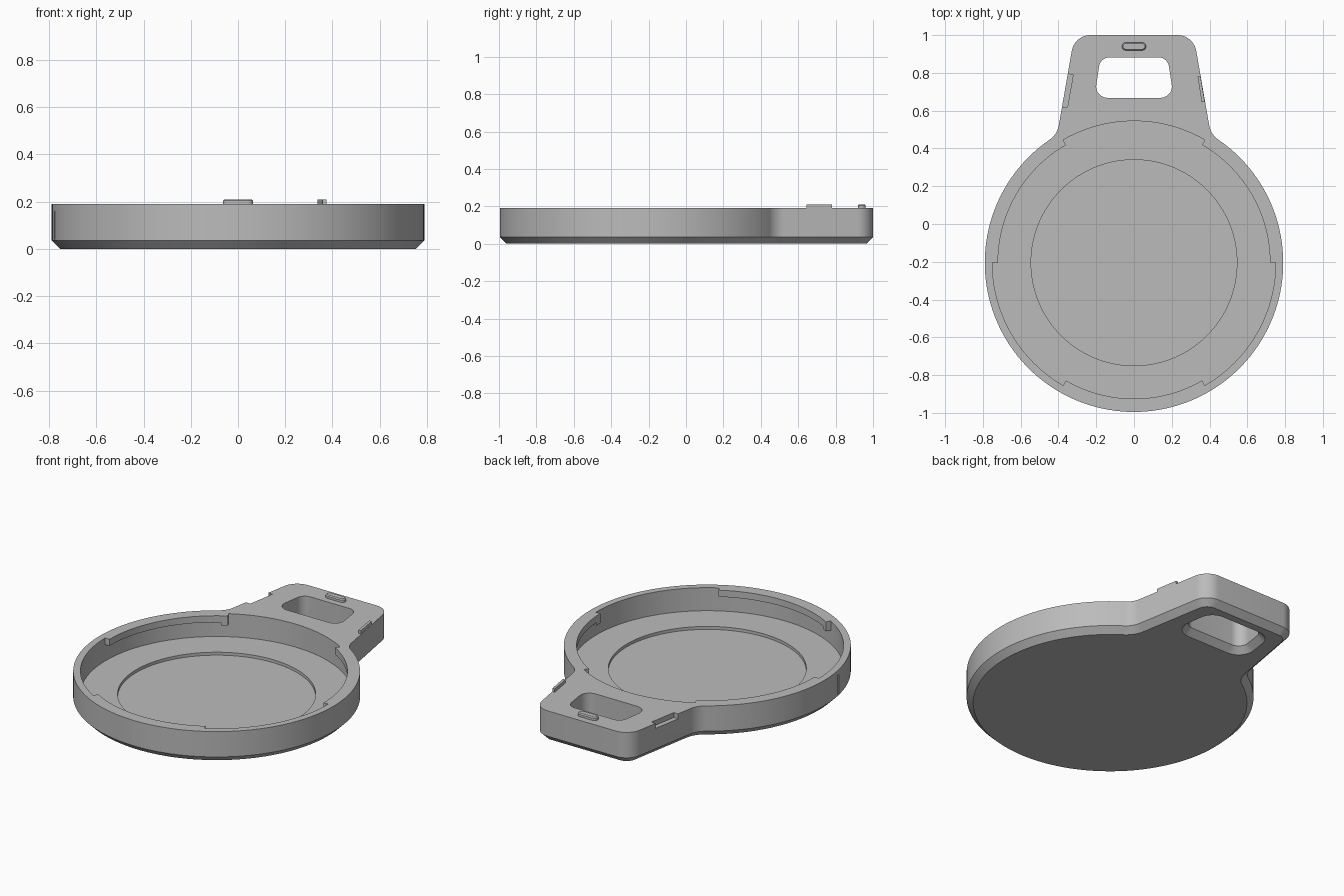
import bpy, bmesh, math
from mathutils import Vector

old = bpy.data.objects.get("Cube")
if old:
    bpy.data.objects.remove(old, do_unlink=True)

grey = bpy.data.materials.new("plain_grey")
grey.use_nodes = True
COLOR = (0.5, 0.5, 0.5, 1)
grey.diffuse_color = COLOR
grey.node_tree.nodes["Principled BSDF"].inputs["Base Color"].default_value = COLOR

CENTER = Vector((0, -0.205))
TOP = 0.19
CHAMFER = 0.036


def polar(radius, degrees):
    a = math.radians(degrees)
    return CENTER + radius * Vector((math.cos(a), math.sin(a)))


def arc(radius, start, end, steps):
    return [polar(radius, start + (end - start) * i / steps) for i in range(steps + 1)]


def circle(radius, steps=144):
    return arc(radius, 0, 360, steps)[:-1]


def fillet(before, corner, after, radius, steps=10):
    """Points of a round arc replacing one corner."""
    u, v = (before - corner).normalized(), (after - corner).normalized()
    half = u.angle(v) / 2
    mid = corner + (u + v).normalized() * radius / math.sin(half)
    reach = radius / math.tan(half)
    a, b = corner + u * reach - mid, corner + v * reach - mid
    turn = a.angle(b)
    return [mid + (a * math.sin(turn * (1 - i / steps)) + b * math.sin(turn * i / steps))
            / math.sin(turn) for i in range(steps + 1)]


def offset(points, amount):
    """Move a counter-clockwise outline outward along its normals."""
    result = []
    for i, p in enumerate(points):
        d1 = (p - points[i - 1]).normalized()
        d2 = (points[(i + 1) % len(points)] - p).normalized()
        n1, n2 = Vector((d1.y, -d1.x)), Vector((d2.y, -d2.x))
        n = (n1 + n2).normalized()
        result.append(p + n * amount / max(n.dot(n1), 0.5))
    return result


def loft(name, layers):
    """Closed solid through (outline, height) layers."""
    bm = bmesh.new()
    rings = [[bm.verts.new((p.x, p.y, z)) for p in pts] for pts, z in layers]
    for low, high in zip(rings, rings[1:]):
        for i in range(len(low)):
            j = (i + 1) % len(low)
            bm.faces.new((low[i], low[j], high[j], high[i]))
    bm.faces.new(rings[0][::-1])
    bm.faces.new(rings[-1])
    bmesh.ops.recalc_face_normals(bm, faces=bm.faces)
    mesh = bpy.data.meshes.new(name)
    bm.to_mesh(mesh)
    bm.free()
    mesh.materials.append(grey)
    obj = bpy.data.objects.new(name, mesh)
    bpy.context.collection.objects.link(obj)
    return obj


def activate(obj):
    bpy.ops.object.select_all(action='DESELECT')
    obj.select_set(True)
    bpy.context.view_layer.objects.active = obj


def cut(target, cutter):
    mod = target.modifiers.new("cut", 'BOOLEAN')
    mod.operation, mod.solver, mod.object = 'DIFFERENCE', 'EXACT', cutter
    activate(target)
    bpy.ops.object.modifier_apply(modifier=mod.name)
    bpy.data.objects.remove(cutter, do_unlink=True)


def sector(name, inner, outer, start, end, low, high):
    steps = max(2, int((end - start) / 2.5))
    pts = arc(outer, start, end, steps) + arc(inner, end, start, steps)
    return loft(name, [(pts, low), (pts, high)])


def mirror(points):
    return [Vector((-p.x, p.y)) for p in reversed(points)]


# Outline: round case flowing into a tapered hanging tab
neck, shoulder = Vector((0.407, 0.472)), Vector((0.315, 1.0))
right_side = fillet(polar(0.79, 55), neck, shoulder, 0.115)
right_side += fillet(neck, shoulder, Vector((0, 1)), 0.1)
outline = arc(0.79, 128, 412, 116) + right_side + mirror(right_side)
body = loft("case_body", [(offset(outline, -CHAMFER), 0), (outline, CHAMFER), (outline, TOP)])

# Round cavity, keeping three locking lips with end stops
cavity = loft("cavity_cutter", [(circle(0.75), 0.05), (circle(0.75), 0.25)])
for start in (0, 120, 240):
    cut(cavity, sector("lip", 0.72, 0.8, start, start + 60, 0.15, 0.3))
    cut(cavity, sector("lip_stop", 0.72, 0.8, start, start + 3, 0.132, 0.3))
cut(body, cavity)
cut(body, loft("recess_cutter", [(circle(0.545), 0.032), (circle(0.545), 0.1)]))

# Strap hole with a flared lower edge
low, high = Vector((0.21, 0.668)), Vector((0.178, 0.882))
half = fillet(Vector((0, low.y)), low, high, 0.06)
half += fillet(low, high, Vector((0, high.y)), 0.055)
hole = half + mirror(half)
cut(body, loft("strap_hole_cutter", [(offset(hole, CHAMFER + 0.01), -0.01),
                                     (hole, CHAMFER), (hole, 0.3)]))

# Notch in the tab's right edge and a fine mark on the rim
notch = [Vector(p) for p in ((-0.45, 0.62), (-0.352, 0.62), (-0.322, 0.79), (-0.45, 0.812))]
cut(body, loft("notch_cutter", [(notch, 0.16), (notch, 0.25)]))
cut(body, sector("mark_cutter", 0.784, 0.82, 190.6, 191.4, 0.04, 0.16))

# Raised catch along the tab's left edge
catch = [Vector(p) for p in ((0.358, 0.645), (0.375, 0.645), (0.352, 0.78), (0.337, 0.78))]
edge_catch = loft("edge_catch", [(catch, 0.17), (catch, 0.21)])

# Pill-shaped bump at the end of the tab
pill = []
for side in (1, -1):
    for i in range(13):
        a = math.radians(-90 + 15 * i)
        pill.append(Vector((side * (0.043 + 0.021 * math.cos(a)),
                            0.94 + side * 0.021 * math.sin(a))))
bump = loft("pill_bump", [(pill, 0.17), (pill, 0.204), (offset(pill, -0.006), 0.21)])

for obj in (body, edge_catch, bump):
    activate(obj)
    bpy.ops.object.shade_smooth_by_angle(angle=math.radians(25))
